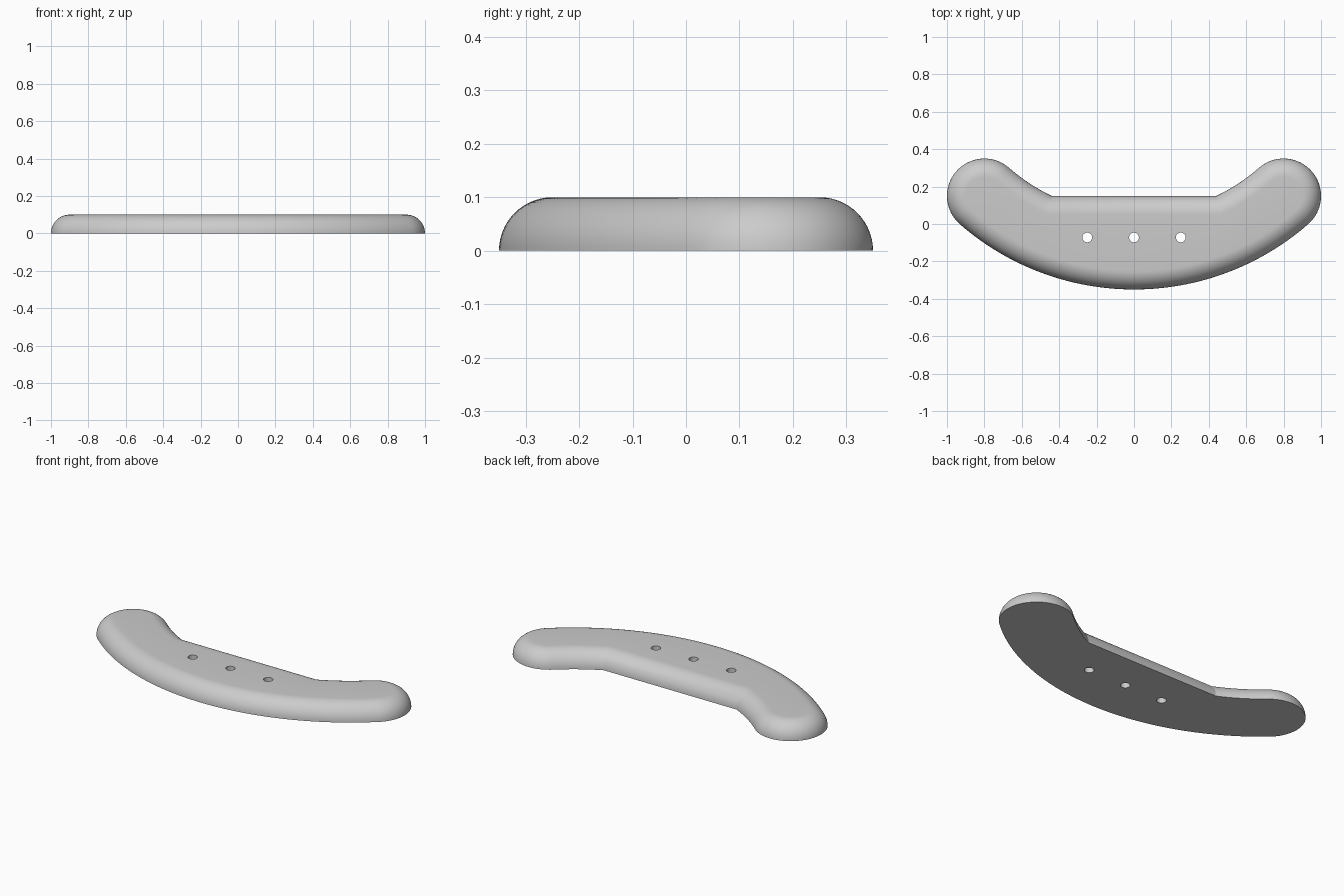
import bpy, bmesh, math

if "Cube" in bpy.data.objects:
    bpy.data.objects.remove(bpy.data.objects["Cube"])

HEIGHT = 0.1                # also the radius of the rounded rim
TIP_X, TIP_Y, TIP_R = 0.8, 0.15, 0.2
ARC_Y = 1.0667              # shared centre of the outer and inner arcs
OUTER_R = ARC_Y + 0.35
INNER_R = OUTER_R - 2 * TIP_R
RIM_STEPS = 14

grey = bpy.data.materials.new("plain grey")
grey.use_nodes = True
colour = (0.6, 0.6, 0.6, 1)
grey.diffuse_color = colour
grey.node_tree.nodes["Principled BSDF"].inputs["Base Color"].default_value = colour


def arc(cx, cy, r, start, end, steps):
    """Points along an arc, both ends included."""
    angles = [start + (end - start) * i / steps for i in range(steps + 1)]
    return [(cx + r * math.cos(a), cy + r * math.sin(a)) for a in angles]


def outline(inset):
    """Crescent outline moved inwards, counter-clockwise from front centre."""
    lean = math.atan2(TIP_Y - ARC_Y, TIP_X)
    inner_r = INNER_R + inset
    corner = math.asin((TIP_Y - ARC_Y - inset) / inner_r)
    half = arc(0, ARC_Y, OUTER_R - inset, -math.pi / 2, lean, 32)
    half += arc(TIP_X, TIP_Y, TIP_R - inset, lean, lean + math.pi, 40)[1:]
    half += arc(0, ARC_Y, inner_r, lean, corner, 12)[1:]
    return half + [(-x, y) for x, y in reversed(half[1:])]


# Crescent plate: flat underside, quarter-round rim, flat top
bm = bmesh.new()
rings = []
for i in range(RIM_STEPS + 1):
    a = math.pi / 2 * i / RIM_STEPS
    points = outline(HEIGHT * (1 - math.cos(a)))
    rings.append([bm.verts.new((x, y, HEIGHT * math.sin(a))) for x, y in points])
for low, high in zip(rings, rings[1:]):
    for i in range(len(low)):
        j = (i + 1) % len(low)
        bm.faces.new((low[i], low[j], high[j], high[i]))
bm.faces.new(rings[-1])
bm.faces.new(rings[0][::-1])
mesh = bpy.data.meshes.new("crescent_plate")
bm.to_mesh(mesh)
bm.free()
plate = bpy.data.objects.new("crescent_plate", mesh)
bpy.context.collection.objects.link(plate)
mesh.materials.append(grey)

# Three drilled screw holes
for x in (-0.25, 0, 0.25):
    bpy.ops.mesh.primitive_cylinder_add(
        vertices=40, radius=0.026, depth=0.4, location=(x, -0.072, 0.05))
    drill = bpy.context.object
    drill.name = "hole_cutter"
    drill.data.materials.append(grey)
    cut = plate.modifiers.new("hole", 'BOOLEAN')
    cut.operation = 'DIFFERENCE'
    cut.solver = 'EXACT'
    cut.object = drill
    bpy.context.view_layer.objects.active = plate
    bpy.ops.object.modifier_apply(modifier=cut.name)
    bpy.data.objects.remove(drill)

# Smooth rim with crisp underside, holes and inner corners
bpy.ops.object.select_all(action='DESELECT')
plate.select_set(True)
bpy.context.view_layer.objects.active = plate
bpy.ops.object.shade_smooth_by_angle(angle=math.radians(20))
